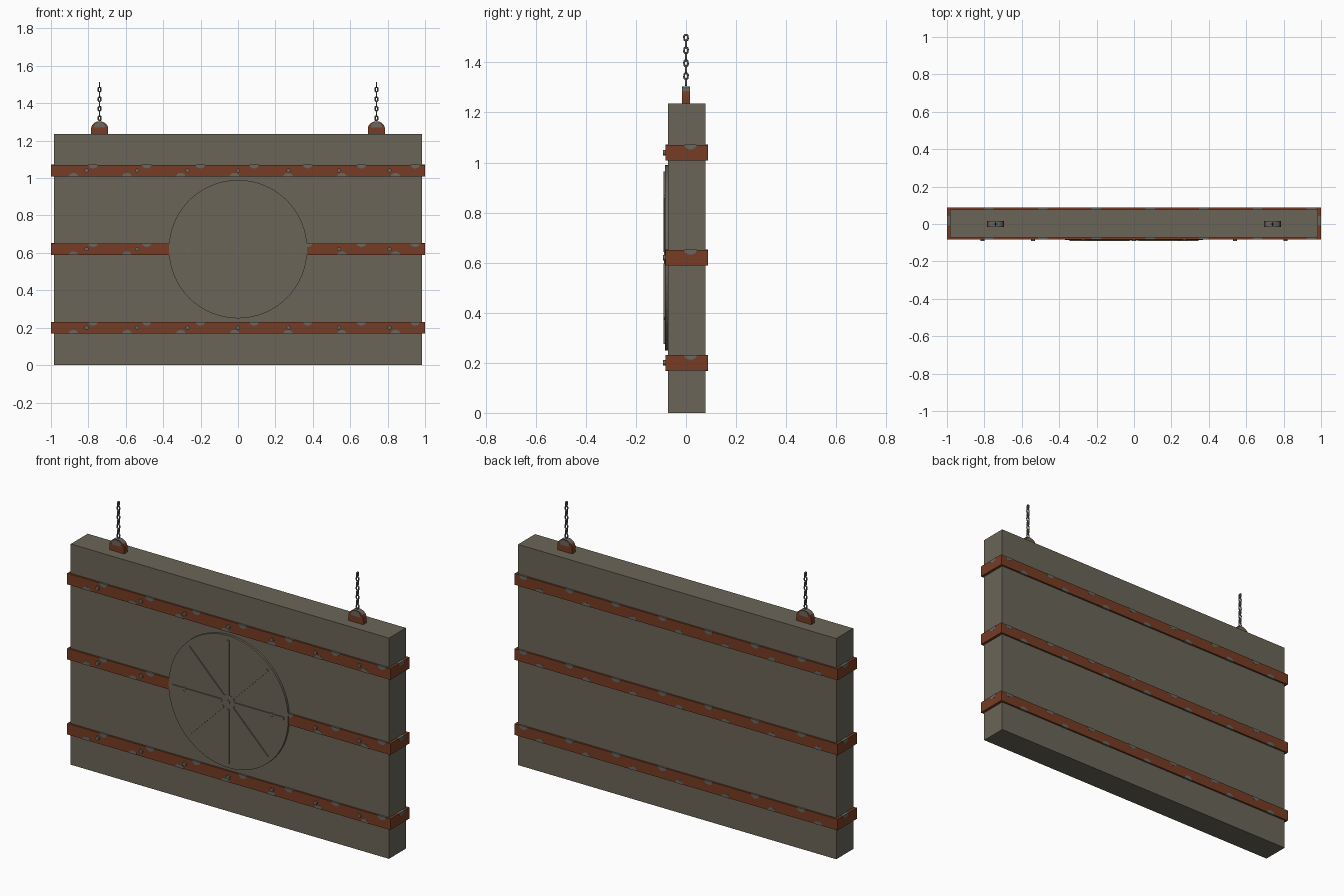
import bpy, bmesh, math
from mathutils import Matrix, Vector

cube = bpy.data.objects.get("Cube")
if cube:
    bpy.data.objects.remove(cube, do_unlink=True)


def material(name, r, g, b):
    m = bpy.data.materials.new(name)
    m.use_nodes = True
    m.diffuse_color = (r, g, b, 1)
    m.node_tree.nodes["Principled BSDF"].inputs["Base Color"].default_value = (r, g, b, 1)
    return m


STONE = material("grey stone", 0.145, 0.13, 0.097)
RUST = material("rusty iron", 0.18, 0.045, 0.018)
STEEL = material("worn steel", 0.14, 0.135, 0.115)


def finish(name, bm, *mats, smooth=False):
    bmesh.ops.recalc_face_normals(bm, faces=bm.faces)
    me = bpy.data.meshes.new(name)
    bm.to_mesh(me)
    bm.free()
    for m in mats:
        me.materials.append(m)
    if smooth:
        for p in me.polygons:
            p.use_smooth = True
    ob = bpy.data.objects.new(name, me)
    bpy.context.collection.objects.link(ob)
    return ob


def add_box(bm, lo, hi, spin=None):
    lo, hi = Vector(lo), Vector(hi)
    mat = Matrix.Translation((lo + hi) / 2) @ Matrix.Diagonal((*(hi - lo), 1))
    bmesh.ops.create_cube(bm, size=1, matrix=(spin @ mat) if spin else mat)


def add_disc(bm, x, z, r, y0, y1, n=12):
    mat = Matrix.Translation((x, (y0 + y1) / 2, z)) @ Matrix.Rotation(math.pi / 2, 4, "X")
    bmesh.ops.create_cone(bm, cap_ends=True, segments=n, radius1=r, radius2=r,
                          depth=abs(y1 - y0), matrix=mat)


def add_profile(bm, pts, depth):
    """Extrude a closed outline of points along the vector depth."""
    face = bm.faces.new([bm.verts.new(p) for p in pts])
    out = bmesh.ops.extrude_face_region(bm, geom=[face])
    bmesh.ops.translate(bm, vec=depth, verts=[v for v in out["geom"] if isinstance(v, bmesh.types.BMVert)])


# Stone slab
bm = bmesh.new()
add_box(bm, (-0.985, -0.072, 0), (0.985, 0.078, 1.235))
finish("slab", bm, STONE)

# Iron bands with worn half-round chips along their edges, and rivets
BAND_Z = (("lower", 0.2), ("middle", 0.62), ("upper", 1.04))
HALF, FRONT, BACK, LIFT = 0.031, -0.082, 0.088, 0.0008
for label, z in BAND_Z:
    bm = bmesh.new()
    add_box(bm, (-1, FRONT, z - HALF), (1, BACK, z + HALF))
    finish(label + "_band", bm, RUST)

    bm = bmesh.new()
    arc = [(0.025 * math.cos(a * math.pi / 8), 0.02 * math.sin(a * math.pi / 8)) for a in range(9)]
    for k in range(7):
        for x, side in ((-0.775 + 0.287 * k, 1), (-0.88 + 0.287 * k, -1)):
            pts = [(x + u, FRONT - LIFT, z + side * (HALF + LIFT - v)) for u, v in arc]
            add_profile(bm, pts, (0, BACK - FRONT + 2 * LIFT, 0))
    pts = [(-1 - LIFT, 0.018 + u, z + HALF + LIFT - v) for u, v in arc]
    add_profile(bm, pts, (2 + 2 * LIFT, 0, 0))
    finish(label + "_band_chips", bm, STEEL)

    bm = bmesh.new()
    for k in range(-3, 4):
        add_disc(bm, 0.27 * k, z, 0.011, -0.075, -0.091)
    finish(label + "_band_rivets", bm, STEEL)

# Round emblem plate with hub and eight raised spokes
CZ = 0.62
bm = bmesh.new()
add_disc(bm, 0, CZ, 0.37, -0.07, -0.0845, 64)
finish("round_plate", bm, STONE)
bm = bmesh.new()
add_disc(bm, 0, CZ, 0.04, -0.08, -0.087, 24)
finish("hub", bm, STONE)
bm = bmesh.new()
for k in range(8):
    spin = Matrix.Translation((0, 0, CZ)) @ Matrix.Rotation(k * math.pi / 4, 4, "Y")
    add_box(bm, (-0.007, -0.09, 0.04), (0.007, -0.08, 0.345), spin)
finish("spokes", bm, STONE)

# Hanging lugs and chains
for label, x in (("left", 0.74), ("right", -0.74)):
    bm = bmesh.new()
    arch = [(x + 0.046 * math.cos(a * math.pi / 10), -0.015,
             1.262 + 0.042 * math.sin(a * math.pi / 10)) for a in range(11)]
    add_profile(bm, [(x - 0.046, -0.015, 1.23)] + arch[::-1] + [(x + 0.046, -0.015, 1.23)],
                (0, 0.03, 0))
    bm.normal_update()
    for f in bm.faces:
        if f.calc_center_median().z > 1.29:
            f.material_index = 1
    finish(label + "_lug", bm, RUST, STEEL)

    bm = bmesh.new()
    patch = [(x + 0.03 * math.cos(a * math.pi / 8), -0.016,
              1.27 + 0.03 * math.sin(a * math.pi / 8)) for a in range(9)]
    add_profile(bm, patch, (0, 0.032, 0))
    finish(label + "_lug_wear", bm, STEEL)

    # Oval links, each turned a quarter from the last
    bm = bmesh.new()
    ring, tube, pitch = 12, 6, 0.0256
    for k in range(8):
        turn = Matrix.Translation((x, 0, 1.307 + pitch * (k + 0.5))) @ \
            Matrix.Rotation(k * math.pi / 2, 4, "Z")
        grid = []
        for i in range(ring):
            a = 2 * math.pi * i / ring
            row = []
            for j in range(tube):
                b = 2 * math.pi * j / tube
                r = 0.0075 + 0.004 * math.cos(b)
                p = Vector((r * math.cos(a), 0.004 * math.sin(b),
                            r * math.sin(a) + math.copysign(0.004, math.sin(a + 0.01))))
                row.append(bm.verts.new(turn @ p))
            grid.append(row)
        for i in range(ring):
            for j in range(tube):
                i2, j2 = (i + 1) % ring, (j + 1) % tube
                bm.faces.new((grid[i][j], grid[i2][j], grid[i2][j2], grid[i][j2]))
    finish(label + "_chain", bm, STEEL, smooth=True)
